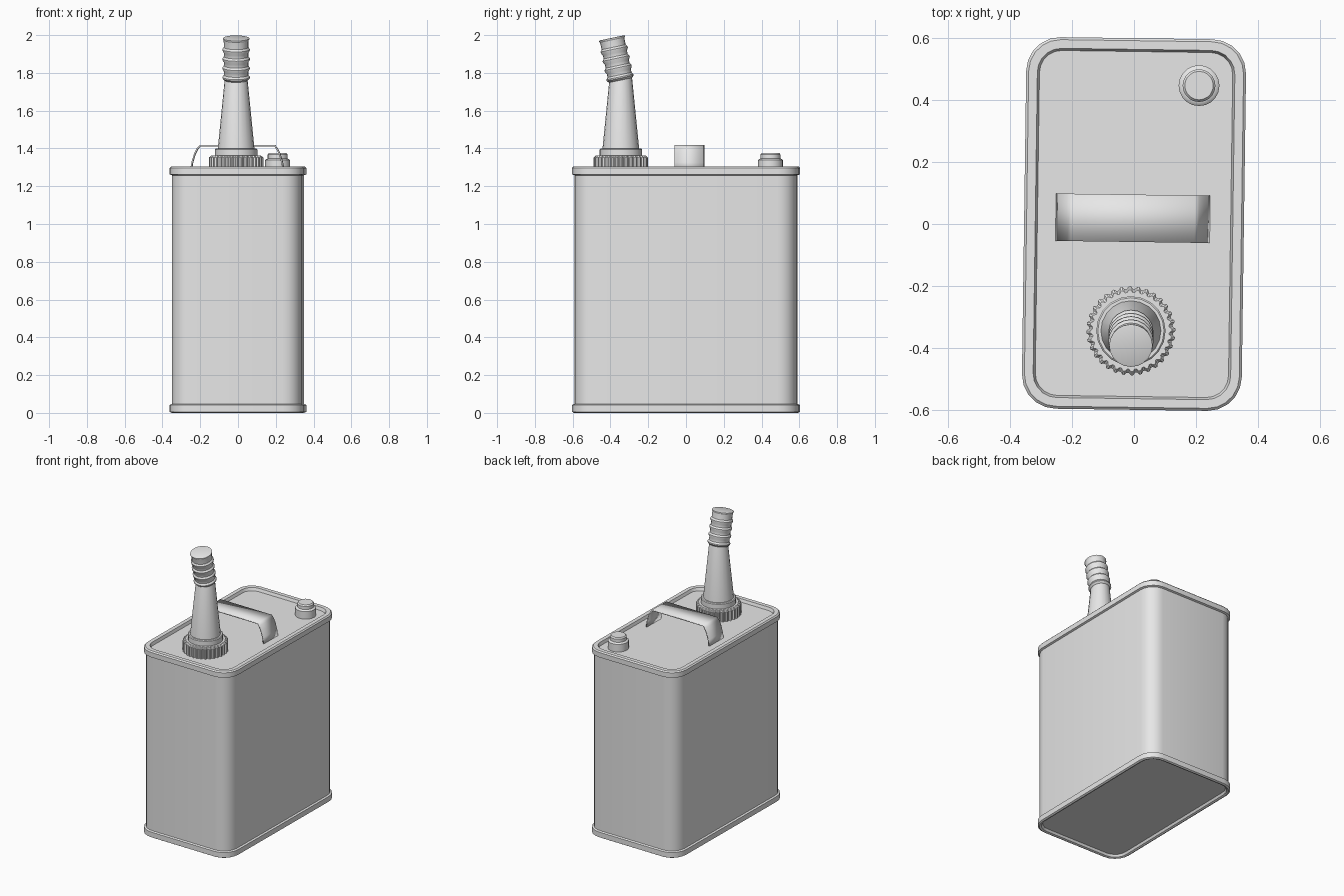
import bpy, bmesh, math
from mathutils import Matrix, Vector

cube = bpy.data.objects.get("Cube")
if cube:
    bpy.data.objects.remove(cube, do_unlink=True)

metal = bpy.data.materials.new("plain_grey")
metal.use_nodes = True
GREY = (0.8, 0.8, 0.8, 1)
metal.diffuse_color = GREY
metal.node_tree.nodes["Principled BSDF"].inputs["Base Color"].default_value = GREY
TURN = Matrix.Rotation(math.radians(-0.8), 4, "Z")


def finish(name, bm, angle=30):
    """Turn a bmesh into a shaded object."""
    bmesh.ops.recalc_face_normals(bm, faces=bm.faces)
    mesh = bpy.data.meshes.new(name)
    bm.to_mesh(mesh)
    bm.free()
    mesh.materials.append(metal)
    ob = bpy.data.objects.new(name, mesh)
    bpy.context.collection.objects.link(ob)
    bpy.ops.object.select_all(action="DESELECT")
    ob.select_set(True)
    bpy.context.view_layer.objects.active = ob
    bpy.ops.object.shade_smooth_by_angle(angle=math.radians(angle))
    return ob


def loft(name, rings, angle=30):
    """Skin a list of equal point rings and cap both ends."""
    bm = bmesh.new()
    loops = [[bm.verts.new(p) for p in ring] for ring in rings]
    n = len(loops[0])
    for a, b in zip(loops, loops[1:]):
        for i in range(n):
            j = (i + 1) % n
            bm.faces.new((a[i], a[j], b[j], b[i]))
    bm.faces.new(loops[0])
    bm.faces.new(loops[-1])
    return finish(name, bm, angle)


def rounded_ring(inset, z, steps=5):
    """Rounded rectangle of the can, shrunk by inset."""
    radius = max(0.11 - inset * 0.9, 0.04)
    hx, hy = 0.355 - inset - radius, 0.6 - inset - radius
    points = []
    for k, (sx, sy) in enumerate(((1, 1), (-1, 1), (-1, -1), (1, -1))):
        for s in range(steps + 1):
            a = (k + s / steps) * math.pi / 2
            points.append(TURN @ Vector((sx * hx + radius * math.cos(a),
                                         sy * hy + radius * math.sin(a), z)))
    return points


def turned(name, profile, centre, sides=20, tilt=0, angle=30):
    """Lathe (radius, height) pairs about an axis, leaning to the front."""
    lean = Matrix.Translation(centre) @ Matrix.Rotation(tilt, 4, "X")
    rings = []
    for r, h in profile:
        rings.append([lean @ Vector((r * math.cos(a), r * math.sin(a), h))
                      for a in (math.tau * i / sides for i in range(sides))])
    return loft(name, rings, angle)


# Can body with rolled rims and recessed ends
body_profile = [(0.03, 0.02), (0.022, 0.005), (0.01, 0), (0, 0.006), (0, 0.042), (0.012, 0.047),
                (0.012, 1.258), (0, 1.263), (0, 1.297), (0.008, 1.305), (0.036, 1.305),
                (0.043, 1.285)]
loft("can_body", [rounded_ring(i, z) for i, z in body_profile])

# Ribbed collar nut
SPOUT = Vector((-0.01, -0.345, 0))
RIBS = 32
rings = []
for z, shrink in ((1.28, 0), (1.352, 0), (1.362, 0.012)):
    ring = []
    for i in range(RIBS * 4):
        r = (0.144 if i % 4 < 2 else 0.136) - shrink
        a = math.tau * i / (RIBS * 4)
        ring.append(SPOUT + Vector((r * math.cos(a), r * math.sin(a), z)))
    rings.append(ring)
loft("spout_collar", rings, 25)

# Tapered spout on its shoulder
turned("spout_cone", [(0.112, 1.35), (0.112, 1.395), (0.107, 1.4), (0.097, 1.4),
                      (0.06, 1.77), (0.05, 1.80)], SPOUT)

# Corrugated leaning hose tip
hose = [(0.054, -0.015), (0.066, -0.008)]
for k in range(4):
    z = 0.05 * k
    hose += [(0.073, z), (0.073, z + 0.007), (0.065, z + 0.018), (0.065, z + 0.036)]
hose += [(0.066, 0.205), (0.07, 0.211), (0.07, 0.216), (0.064, 0.218)]
turned("spout_tip", hose, SPOUT + Vector((0, -0.003, 1.772)), tilt=math.radians(12))

# Small vent cap
turned("vent_cap", [(0.066, 1.28), (0.066, 1.338), (0.06, 1.344), (0.053, 1.346),
                    (0.053, 1.368), (0.046, 1.376)], Vector((0.21, 0.447, 0)))

# Bent strap handle
bm = bmesh.new()
path = [(-0.245, 1.285), (-0.238, 1.325), (-0.225, 1.37), (-0.21, 1.4), (-0.198, 1.414)]
path += [(-x, z) for x, z in reversed(path)]
sides = [[bm.verts.new(TURN @ Vector((x - 0.004, y, z))) for x, z in path] for y in (-0.058, 0.095)]
for i in range(len(path) - 1):
    bm.faces.new((sides[0][i], sides[0][i + 1], sides[1][i + 1], sides[1][i]))
handle = finish("strap_handle", bm)
solid = handle.modifiers.new("thickness", "SOLIDIFY")
solid.thickness = 0.008
solid.offset = 0
